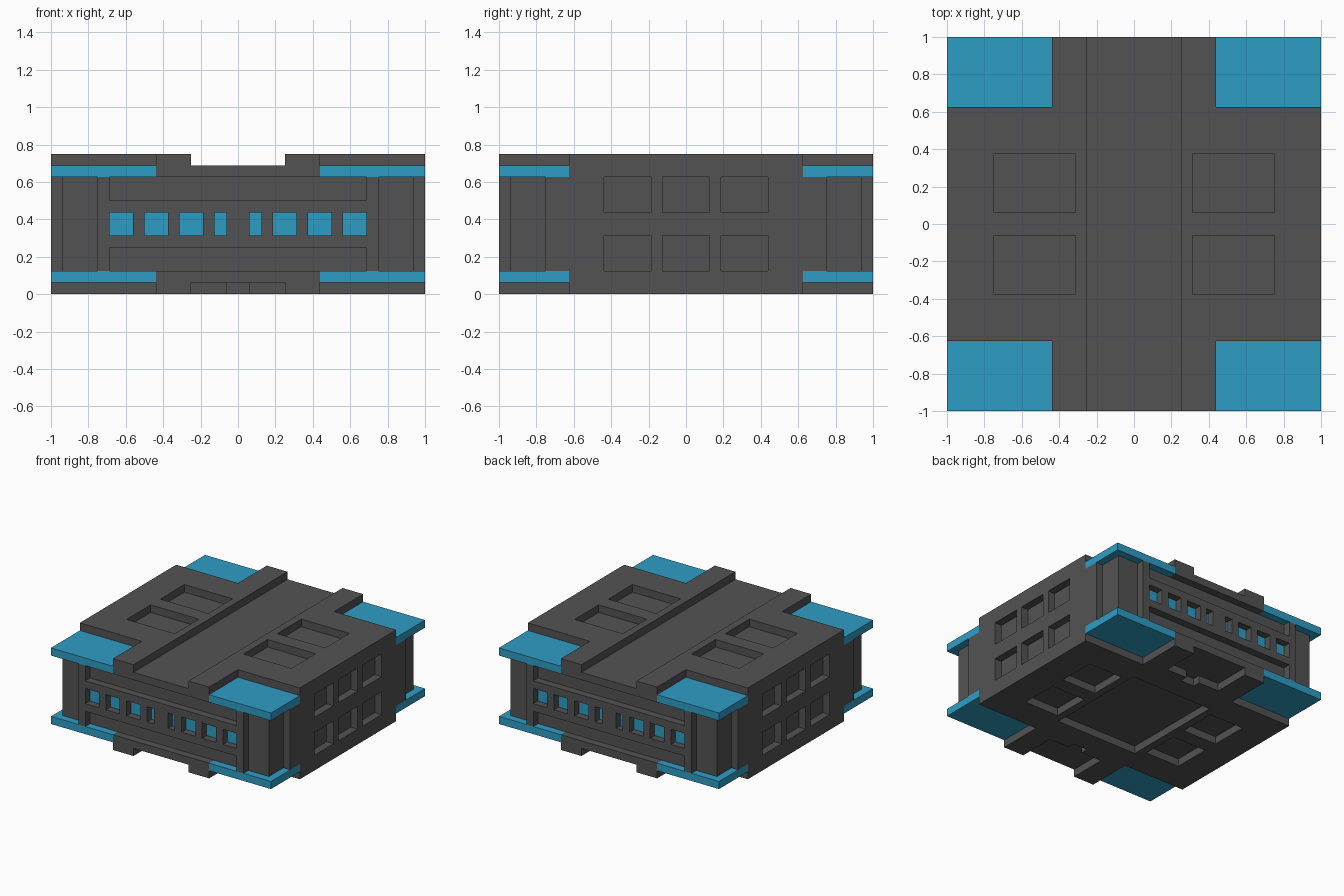
import bpy
import bmesh

if "Cube" in bpy.data.objects:
    bpy.data.objects.remove(bpy.data.objects["Cube"], do_unlink=True)

U = 1 / 16  # every dimension is a multiple of this module


def material(name, rgb):
    m = bpy.data.materials.new(name)
    m.diffuse_color = (*rgb, 1)
    m.use_nodes = True
    m.node_tree.nodes["Principled BSDF"].inputs["Base Color"].default_value = (*rgb, 1)
    return m


GREY = material("dark grey", (0.086, 0.086, 0.086))
BLUE = material("bright blue", (0.027, 0.34, 0.55))


def prism(name, outline, z0, z1, mat):
    """Extrude an x-y outline (in modules) from z0 to z1."""
    bm = bmesh.new()
    face = bm.faces.new([bm.verts.new((x * U, y * U, z0 * U)) for x, y in outline])
    ext = bmesh.ops.extrude_face_region(bm, geom=[face])
    top = [v for v in ext["geom"] if isinstance(v, bmesh.types.BMVert)]
    bmesh.ops.translate(bm, verts=top, vec=(0, 0, (z1 - z0) * U))
    bmesh.ops.recalc_face_normals(bm, faces=bm.faces)
    mesh = bpy.data.meshes.new(name)
    bm.to_mesh(mesh)
    bm.free()
    mesh.materials.append(mat)
    ob = bpy.data.objects.new(name, mesh)
    bpy.context.collection.objects.link(ob)
    return ob


def box(name, x0, x1, y0, y1, z0, z1, mat=GREY):
    return prism(name, [(x0, y0), (x1, y0), (x1, y1), (x0, y1)], z0, z1, mat)


def cut(ob, *bounds):
    """Carve a box-shaped recess out of an object."""
    cutter = box("cutter", *bounds)
    cutter.hide_render = True
    mod = ob.modifiers.new("recess", "BOOLEAN")
    mod.operation = "DIFFERENCE"
    mod.solver = "EXACT"
    mod.object = cutter
    bpy.context.view_layer.objects.active = ob
    bpy.ops.object.modifier_apply(modifier=mod.name)
    bpy.data.objects.remove(cutter, do_unlink=True)


def span(s, a, b):
    """Mirror the interval a..b to the side given by the sign s."""
    return sorted((s * a, s * b))


CROSS = [(-16, -10), (-7, -10), (-7, -16), (7, -16), (7, -10), (16, -10),
         (16, 10), (7, 10), (7, 16), (-7, 16), (-7, 10), (-16, 10)]
SIDES = (-1, 1)

# Roof slab with a long channel and four sunken panels
roof = prism("roof_slab", CROSS, 10, 12, GREY)
cut(roof, -4, 4, -18, 18, 11, 14)
for sx in SIDES:
    for sy in SIDES:
        cut(roof, *span(sx, 5, 12), *span(sy, 1, 6), 11, 14)

# Base slab with a central pit, four small pits and a stepped notch at each end
base = prism("base_slab", CROSS, 0, 2, GREY)
cut(base, -6, 6, -7, 7, -2, 1)
for sy in SIDES:
    for sx in SIDES:
        cut(base, *span(sx, 7, 12), *span(sy, 1, 6), -2, 1)
    cut(base, -4, 4, *span(sy, 11, 18), -2, 1)
    cut(base, -1, 1, *span(sy, 10, 14), -2, 1)

# Inner block that forms the corner columns
box("corner_columns", -15, 15, -15, 15, 2, 10)

# Side walls with two rows of three recesses
for sx, side in zip(SIDES, ("right", "left")):
    wall = box(side + "_side_wall", *span(sx, 14, 16), -12, 12, 2, 10)
    for y in (-7, -2, 3):
        cut(wall, *span(sx, 15, 18), y, y + 4, 1, 5)
        cut(wall, *span(sx, 15, 18), y, y + 4, 7, 11)

# Front and back window walls: posts, rails, mullions and panes
MULLIONS = [(-9, -8), (-6, -5), (-3, -2), (-1, 1), (2, 3), (5, 6), (8, 9)]
PANES = [(-11, -9), (-8, -6), (-5, -3), (-2, -1), (1, 2), (3, 5), (6, 8), (9, 11)]
for sy, end in zip(SIDES, ("front", "back")):
    y = span(sy, 15, 16)
    for sx in SIDES:
        box(end + "_post", *span(sx, 11, 12), *y, 2, 10)
    box(end + "_lower_rail", -11, 11, *y, 4, 5)
    box(end + "_upper_rail", -11, 11, *y, 7, 8)
    for a, b in MULLIONS:
        box(end + "_mullion", a, b, *y, 5, 7)
    for a, b in PANES:
        box(end + "_window_pane", a, b, *span(sy, 15, 15.06), 5, 7, BLUE)

# Blue plates above and below each corner
for sx in SIDES:
    for sy in SIDES:
        for z, level in ((1, "lower"), (10, "upper")):
            box(level + "_corner_plate", *span(sx, 7, 16), *span(sy, 10, 16), z, z + 1, BLUE)
